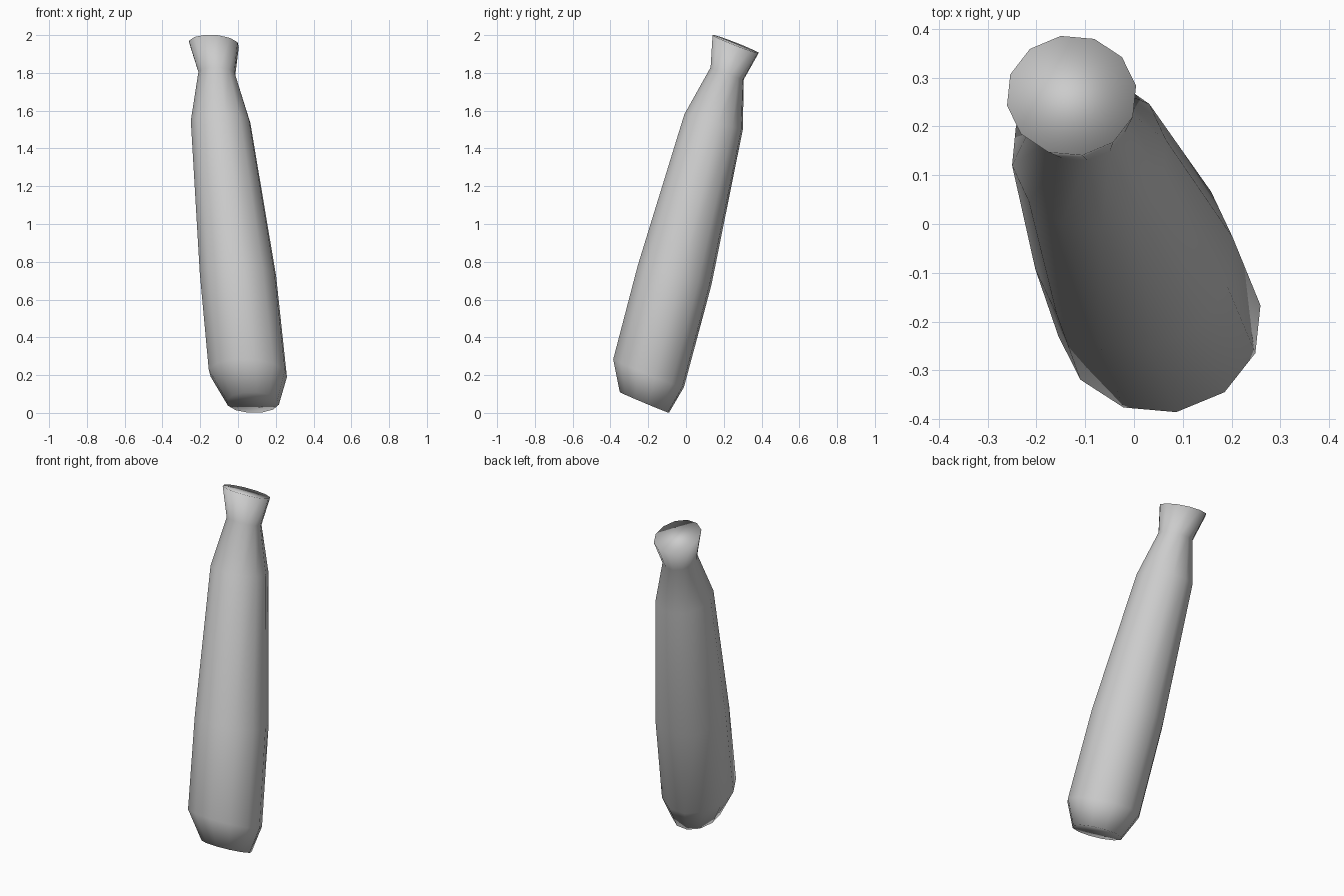
import bpy, bmesh, math

default = bpy.data.objects.get("Cube")
if default:
    bpy.data.objects.remove(default, do_unlink=True)

grey = bpy.data.materials.new("light_grey")
grey.use_nodes = True
colour = (0.6, 0.6, 0.6, 1)
grey.diffuse_color = colour
grey.node_tree.nodes["Principled BSDF"].inputs["Base Color"].default_value = colour

SIDES = 12
PHASE = math.radians(9.5)

# Cross-sections from foot to rim: centre, radii, plane slope along x and y
sections = [
    ((0.078, -0.220, 0.055), (0.140, 0.132), (-0.02, -0.42)),   # foot
    ((0.052, -0.198, 0.210), (0.210, 0.190), (-0.04, -0.40)),   # base bulge
    ((0.000, -0.060, 0.730), (0.205, 0.198), (0.0, -0.26)),     # body
    ((-0.092, 0.146, 1.540), (0.160, 0.157), (0.0, -0.26)),     # shoulder
    ((-0.112, 0.218, 1.797), (0.099, 0.089), (-0.03, -0.37)),   # neck
    ((-0.128, 0.263, 1.953), (0.134, 0.124), (-0.06, -0.39)),   # flared rim
]


def add_ring(bm, centre, radii, slope):
    ring = []
    for i in range(SIDES):
        a = PHASE + math.tau * i / SIDES
        dx, dy = radii[0] * math.cos(a), radii[1] * math.sin(a)
        dz = slope[0] * dx + slope[1] * dy
        ring.append(bm.verts.new((centre[0] + dx, centre[1] + dy, centre[2] + dz)))
    return ring


# Leaning bottle-like body lofted through the sections
bm = bmesh.new()
rings = [add_ring(bm, *s) for s in sections]
for low, high in zip(rings, rings[1:]):
    for i in range(SIDES):
        j = (i + 1) % SIDES
        bm.faces.new((low[i], low[j], high[j], high[i]))
bm.faces.new(rings[0][::-1])
bm.faces.new(rings[-1])
for face in bm.faces:
    face.smooth = True

mesh = bpy.data.meshes.new("tapered_body")
bm.to_mesh(mesh)
bm.free()
mesh.materials.append(grey)
body = bpy.data.objects.new("tapered_body", mesh)
bpy.context.collection.objects.link(body)
